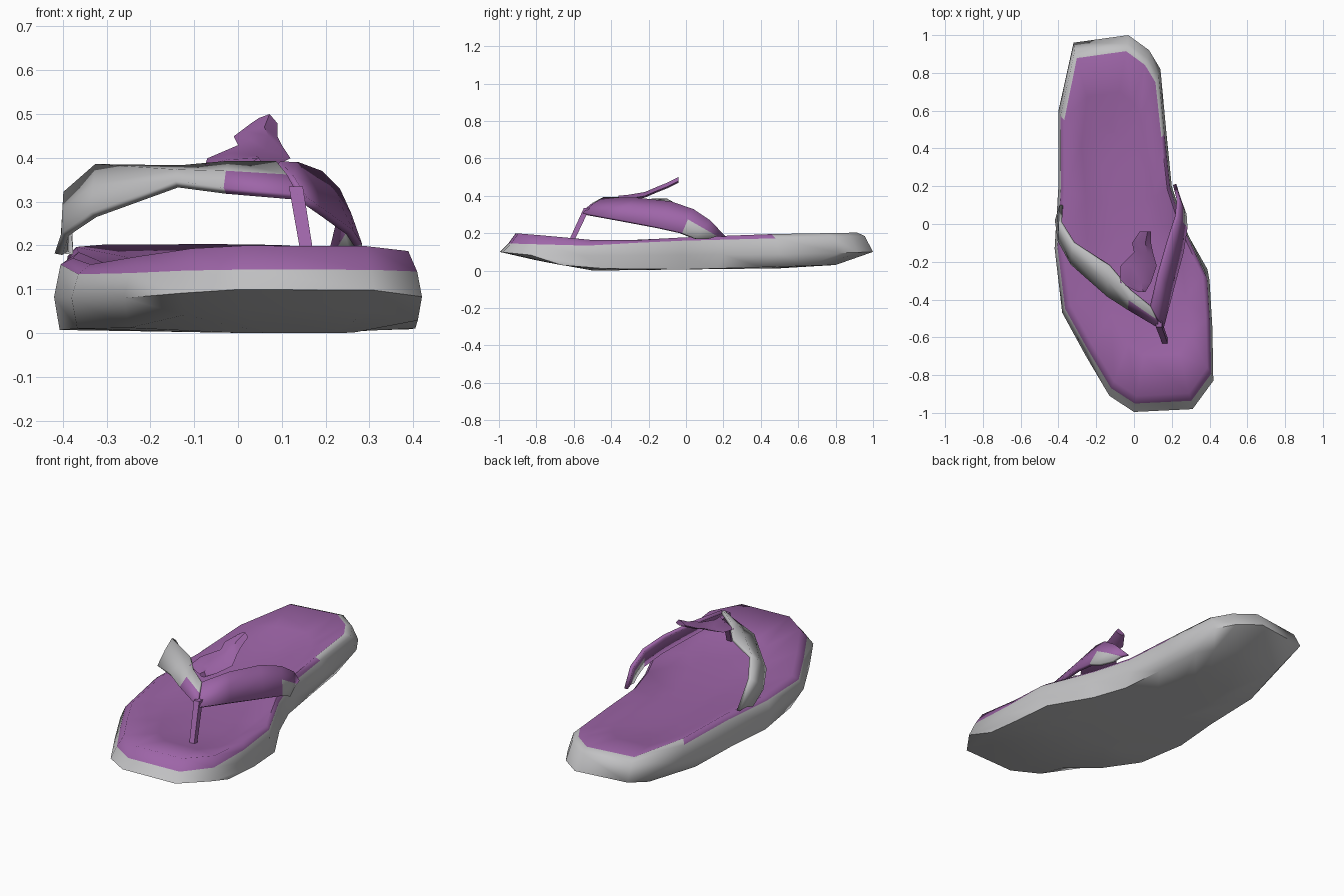
import bpy, bmesh, math
from mathutils import Vector

old = bpy.data.objects.get("Cube")
if old:
    bpy.data.objects.remove(old, do_unlink=True)


def material(name, colour):
    m = bpy.data.materials.new(name)
    m.use_nodes = True
    m.diffuse_color = (*colour, 1)
    m.node_tree.nodes["Principled BSDF"].inputs["Base Color"].default_value = (*colour, 1)
    return m


MATS = [material("grey_rubber", (0.54, 0.54, 0.55)),
        material("purple_foam", (0.34, 0.13, 0.39))]
GREY, PURPLE = 0, 1


def finish(name, bm, angle=50):
    bmesh.ops.recalc_face_normals(bm, faces=bm.faces)
    mesh = bpy.data.meshes.new(name)
    bm.to_mesh(mesh)
    bm.free()
    for m in MATS:
        mesh.materials.append(m)
    ob = bpy.data.objects.new(name, mesh)
    bpy.context.collection.objects.link(ob)
    bpy.ops.object.select_all(action='DESELECT')
    ob.select_set(True)
    bpy.context.view_layer.objects.active = ob
    bpy.ops.object.shade_smooth_by_angle(angle=math.radians(angle))
    return ob


def bridge(bm, a, b, colour):
    n = len(a)
    faces = []
    for i in range(n):
        f = bm.faces.new((a[i], a[(i + 1) % n], b[(i + 1) % n], b[i]))
        f.material_index = colour
        faces.append(f)
    return faces


def interp(points, t):
    """Piecewise linear height along the length of the sole."""
    for (a, u), (b, v) in zip(points, points[1:]):
        if t <= b:
            return u + (v - u) * max(0, (t - a) / (b - a))
    return points[-1][1]


# Sole: stacked rings of one foot-shaped outline
OUTLINE = [(-.03, 1), (.08, .92), (.14, .82), (.17, .5), (.2, .2), (.27, -.02),
           (.40, -.3), (.415, -.55), (.42, -.83), (.31, -.98), (0, -.995),
           (-.13, -.91), (-.26, -.69), (-.38, -.47), (-.42, -.13), (-.40, .2),
           (-.40, .6), (-.32, .96)]
BOTTOM = [(-1, .055), (-.72, .012), (0, .006), (1, .03)]
MIDDLE = [(-1, .10), (-.8, .08), (-.4, .08), (.7, .09), (1, .10)]
PAINT = [(-1, .145), (-.5, .132), (-.2, .155), (.6, .175), (1, .185)]
RIM = [(-1, .2), (-.8, .185), (-.45, .155), (0, .178), (.5, .195), (1, .203)]
BED = [(-1, .155), (-.5, .125), (0, .135), (.5, .145), (1, .175)]


def ring(bm, sx, sy, height):
    verts = []
    for x, y in OUTLINE:
        cx = -.01 - .14 * y
        verts.append(bm.verts.new((cx + (x - cx) * sx, y * sy, interp(height, y))))
    return verts


bm = bmesh.new()
arch = ring(bm, .5, .5, [(-1, 0), (1, .012)])
bottom = ring(bm, .97, .80, BOTTOM)
middle = ring(bm, 1, 1, MIDDLE)
paint = ring(bm, .965, .955, PAINT)
rim = ring(bm, .90, .915, RIM)
bed = ring(bm, .6, .7, BED)
hollow = ring(bm, .25, .5, [(-1, .13), (0, .12), (1, .14)])
bridge(bm, arch, bottom, GREY)
bridge(bm, bottom, middle, GREY)
bridge(bm, middle, paint, GREY)
# The paint stops at the top edge around the heel
for f in bridge(bm, paint, rim, PURPLE):
    if f.calc_center_median().y > .5:
        f.material_index = GREY
bridge(bm, rim, bed, PURPLE)
bridge(bm, bed, hollow, PURPLE)
bm.faces.new(arch).material_index = GREY
bm.faces.new(hollow).material_index = PURPLE
bmesh.ops.triangulate(bm, faces=[f for f in bm.faces if len(f.verts) > 4])
finish("sole", bm, 70)


# Straps: bands between a lower and an upper edge, coloured per half
def strap(name, pairs, colour_rule):
    bm = bmesh.new()
    rows = []
    for low, high in pairs:
        low, high = Vector(low), Vector(high)
        mid = (low + high) / 2 + Vector((0, 0, .008))
        rows.append([bm.verts.new(p) for p in (low, mid, high)])
    for a, b in zip(rows, rows[1:]):
        for k in range(2):
            f = bm.faces.new((a[k], b[k], b[k + 1], a[k + 1]))
            f.material_index = colour_rule(f.calc_center_median(), k == 0)
    ob = finish(name, bm, 60)
    mod = ob.modifiers.new("thickness", 'SOLIDIFY')
    mod.thickness = .018
    mod.offset = 0


strap("right_strap", [
    ((.14, -.55, .31), (.09, -.44, .385)),
    ((-.03, -.45, .325), (-.02, -.35, .385)),
    ((-.14, -.38, .34), (-.13, -.22, .375)),
    ((-.33, -.21, .27), (-.32, -.1, .38)),
    ((-.395, -.09, .225), (-.39, .01, .32)),
    ((-.41, .02, .18), (-.385, .1, .18)),
], lambda c, lower: PURPLE if c.x > 0 and lower else GREY)

strap("left_strap", [
    ((.15, -.55, .305), (.09, -.44, .385)),
    ((.2, -.36, .27), (.13, -.27, .385)),
    ((.255, -.15, .23), (.185, -.08, .365)),
    ((.275, -.02, .2), (.225, .04, .325)),
    ((.27, .05, .17), (.235, .13, .265)),
    ((.24, .12, .17), (.215, .21, .18)),
], lambda c, lower: GREY if c.y > -.03 and lower else PURPLE)


# Toe post: tapered square peg from the strap joint to the footbed
bm = bmesh.new()
ends = []
for x, y, z, w in ((.132, -.53, .335, .016), (.168, -.63, .12, .014)):
    ends.append([bm.verts.new((x + dx * w, y + dy * w, z))
                 for dx, dy in ((-1, -1), (1, -1), (1, 1), (-1, 1))])
bridge(bm, ends[0], ends[1], PURPLE)
for e in ends:
    bm.faces.new(e).material_index = PURPLE
finish("toe_post", bm)

# Bow ornament: tilted, pinched loft of flattened sections with a raised fold
bm = bmesh.new()
rows = []
for y, x0, x1, z in ((-.36, .02, .06, .385), (-.31, -.075, .09, .39),
                     (-.22, -.07, .12, .405), (-.15, 0, .10, .435),
                     (-.1, -.01, .09, .455), (-.04, .03, .09, .485)):
    c, half = (x0 + x1) / 2, (x1 - x0) / 2
    rows.append([bm.verts.new((c + half * dx, y, z + .015 * dz))
                 for dx, dz in ((-1, -.4), (-.4, -1), (.4, -1), (1, -.4), (.4, 1), (-.4, .4))])
for a, b in zip(rows, rows[1:]):
    bridge(bm, a, b, PURPLE)
for e in (rows[0], rows[-1]):
    bm.faces.new(e).material_index = PURPLE
finish("bow_ornament", bm, 40)
